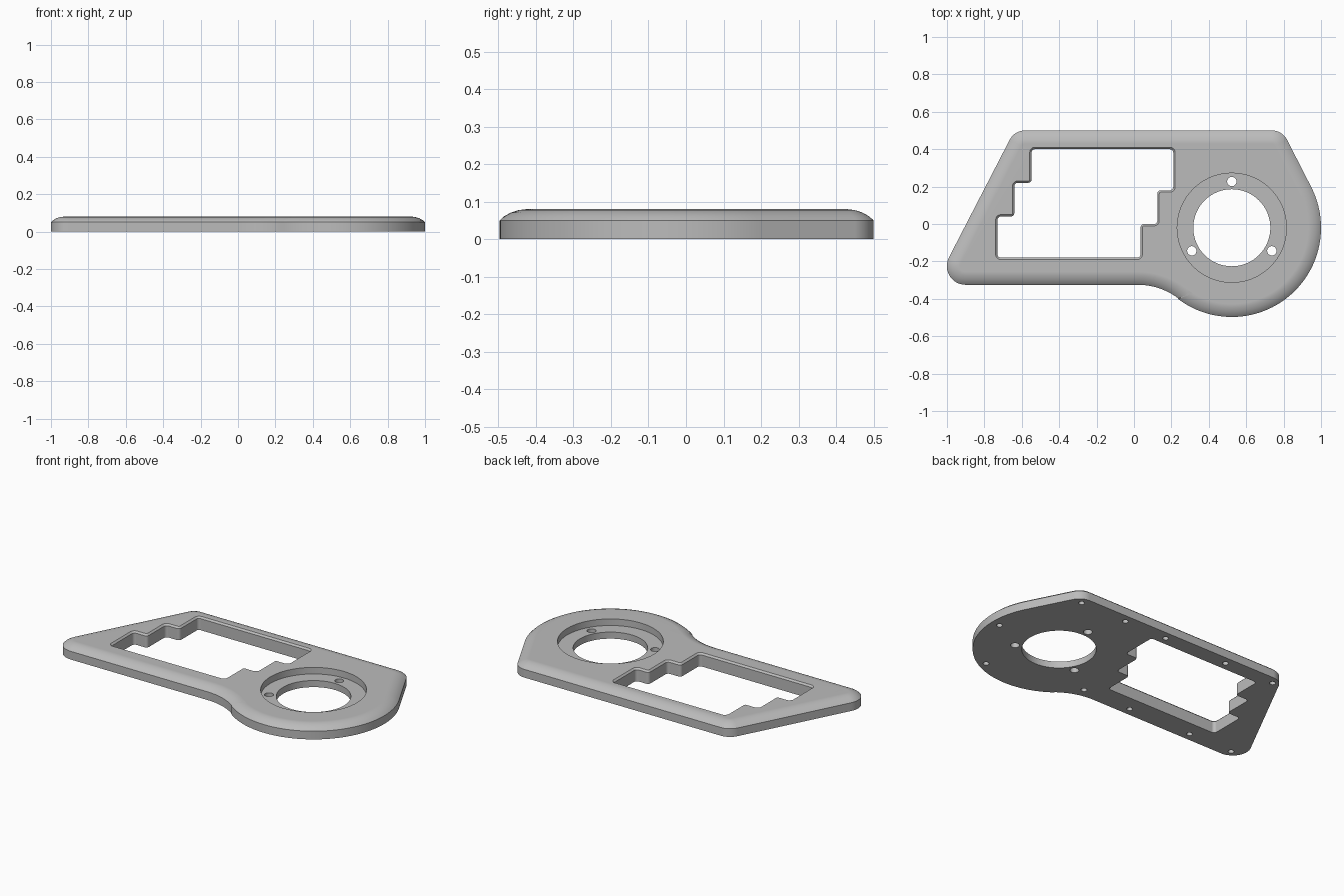
import bpy, bmesh, math
from mathutils import Vector

old = bpy.data.objects.get("Cube")
if old:
    bpy.data.objects.remove(old, do_unlink=True)

THICK = 0.08
DIAL = Vector((0.523, -0.02))   # centre of the round end

grey = bpy.data.materials.new("plate grey")
grey.use_nodes = True
colour = (0.5, 0.5, 0.5, 1)
grey.diffuse_color = colour
grey.node_tree.nodes["Principled BSDF"].inputs["Base Color"].default_value = colour


def arc(centre, radius, start, end, steps):
    """Points along an arc, angles in degrees."""
    pts = []
    for i in range(steps + 1):
        a = math.radians(start + (end - start) * i / steps)
        pts.append(Vector(centre) + radius * Vector((math.cos(a), math.sin(a))))
    return pts


def fillet(before, corner, after, radius, steps):
    """Rounds one corner of a polygon."""
    p, c, n = Vector(before), Vector(corner), Vector(after)
    u, v = (p - c).normalized(), (n - c).normalized()
    half = u.angle(v) / 2
    centre = c + (u + v).normalized() * (radius / math.sin(half))
    first = c + u * (radius / math.tan(half)) - centre
    last = c + v * (radius / math.tan(half)) - centre
    turn = math.atan2(first.x * last.y - first.y * last.x, first.dot(last))
    start = math.degrees(math.atan2(first.y, first.x))
    return arc(centre, radius, start, start + math.degrees(turn), steps)


def inset(pts, amount):
    """Moves a counter-clockwise loop inward."""
    result = []
    for i, p in enumerate(pts):
        a = (p - pts[i - 1]).normalized()
        b = (pts[(i + 1) % len(pts)] - p).normalized()
        na, nb = Vector((-a.y, a.x)), Vector((-b.y, b.x))
        result.append(p + (na + nb) * (amount / (1 + na.dot(nb))))
    return result


def loft(name, pts, profile):
    """Solid from a loop and a profile of (inset, height) steps."""
    bm = bmesh.new()
    rings = [[bm.verts.new((q.x, q.y, z)) for q in inset(pts, d)] for d, z in profile]
    n = len(pts)
    for low, high in zip(rings, rings[1:]):
        for i in range(n):
            j = (i + 1) % n
            bm.faces.new((low[i], low[j], high[j], high[i]))
    bm.faces.new(rings[0][::-1])
    bm.faces.new(rings[-1])
    mesh = bpy.data.meshes.new(name)
    bm.to_mesh(mesh)
    bm.free()
    mesh.materials.append(grey)
    obj = bpy.data.objects.new(name, mesh)
    bpy.context.collection.objects.link(obj)
    return obj


def cylinder(name, centre, radius, bottom, top, steps=24):
    return loft(name, arc(centre, radius, 0, 360, steps)[:-1], [(0, bottom), (0, top)])


# Plate outline: neck sweep, round end, then three rounded corners
back_right, back_left, front_left = (0.793, 0.5), (-0.639, 0.5), (-1.065, -0.325)
outline = arc((0.02, -0.685), 0.36, 90, 53, 12)
outline += arc(DIAL, 0.477, 233, 387, 60)
outline += fillet(outline[-1], back_right, back_left, 0.09, 8)
outline += fillet(back_right, back_left, front_left, 0.09, 8)
outline += fillet(back_left, front_left, outline[0], 0.1, 12)

# Plate body with a softly rounded upper rim
plate = loft("plate", outline, [(0, 0), (0, 0.05), (0.012, 0.061), (0.03, 0.071),
                                (0.05, 0.0775), (0.07, THICK)])

# Stepped window with a narrow bevel at the top
steps = [(-0.73, -0.18), (0.035, -0.18), (0.035, 0), (0.125, 0), (0.125, 0.18), (0.21, 0.18),
         (0.21, 0.4), (-0.548, 0.4), (-0.548, 0.22), (-0.64, 0.22), (-0.64, 0.04), (-0.73, 0.04)]
window = []
for i, corner in enumerate(steps):
    window += fillet(steps[i - 1], corner, steps[(i + 1) % len(steps)], 0.018, 4)
cutters = [loft("window_cutter", window,
                [(0, -0.02), (0, THICK - 0.01), (-0.01, THICK), (-0.01, THICK + 0.02)])]

# Round seat, its opening and three bolt holes
cutters.append(cylinder("seat_cutter", DIAL, 0.292, 0.04, 0.12, 72))
cutters.append(cylinder("opening_cutter", DIAL, 0.206, -0.02, 0.12, 64))
for spot in arc(DIAL, 0.247, 90, 330, 2):
    cutters.append(cylinder("bolt_cutter", spot, 0.025, -0.02, 0.12))

# Blind screw holes around the underside
screws = [(x, 0.45) for x in (0.755, 0.44, 0.15, -0.28, -0.62)]
screws += [(x, -0.275) for x in (-0.93, -0.63, -0.2, 0.13)]
screws += [(0.73, -0.4), (0.945, -0.03)]
for spot in screws:
    cutters.append(cylinder("screw_cutter", spot, 0.017, -0.02, 0.05, 16))

# Cut every opening, then drop the cutters
bpy.ops.object.select_all(action="DESELECT")
bpy.context.view_layer.objects.active = plate
plate.select_set(True)
for cutter in cutters:
    cutter.hide_render = True
    mod = plate.modifiers.new("cut", "BOOLEAN")
    mod.operation, mod.solver, mod.object = "DIFFERENCE", "EXACT", cutter
    bpy.ops.object.modifier_apply(modifier=mod.name)
    bpy.data.objects.remove(cutter, do_unlink=True)

bpy.ops.object.shade_smooth_by_angle(angle=math.radians(30))
weighted = plate.modifiers.new("even shading", "WEIGHTED_NORMAL")
weighted.keep_sharp = True
